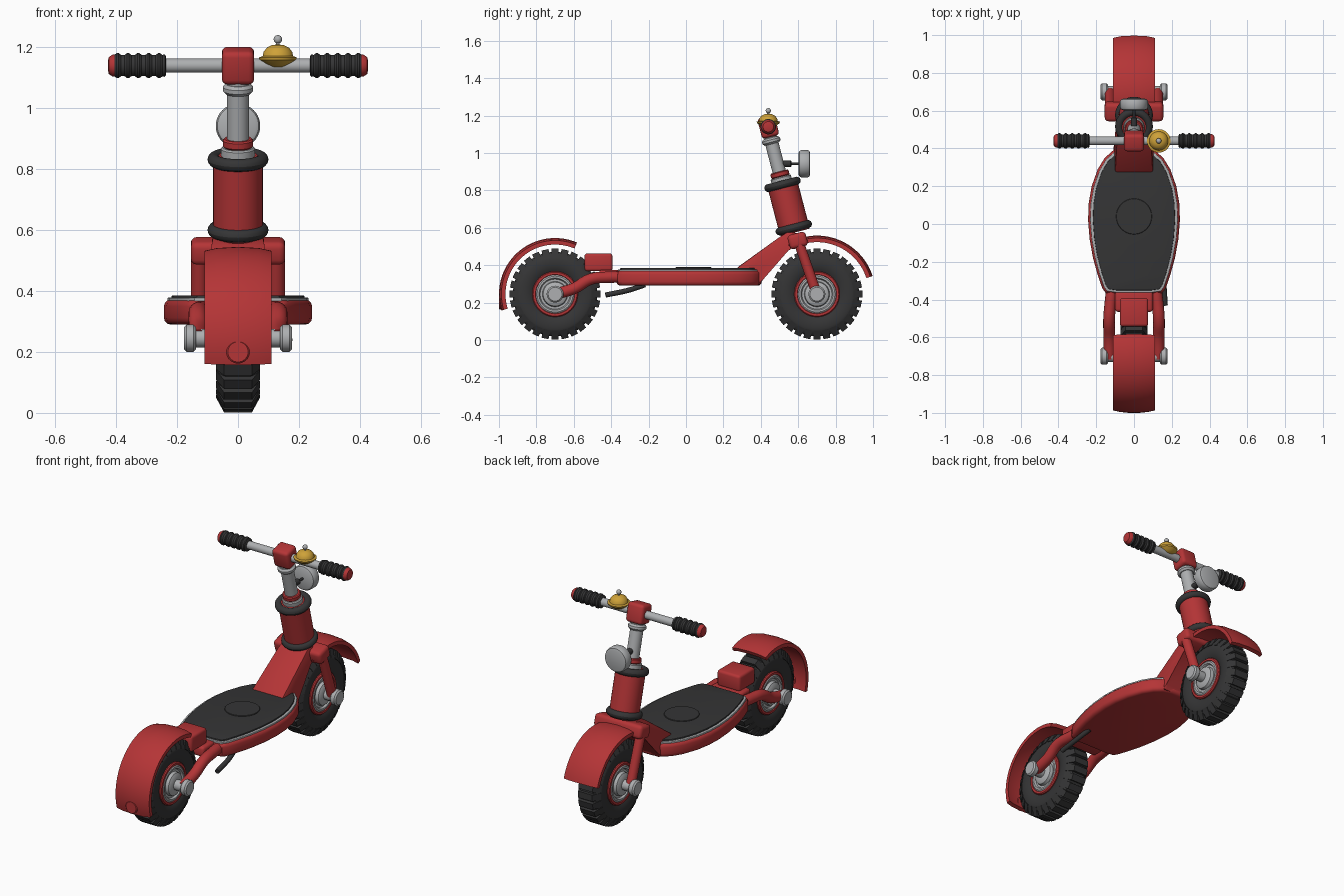
import bpy, bmesh, math
from mathutils import Vector, Matrix

cube = bpy.data.objects.get("Cube")
if cube:
    bpy.data.objects.remove(cube, do_unlink=True)


def material(name, r, g, b):
    m = bpy.data.materials.new(name)
    m.use_nodes = True
    m.diffuse_color = (r, g, b, 1)
    bsdf = m.node_tree.nodes["Principled BSDF"]
    bsdf.inputs["Base Color"].default_value = (r, g, b, 1)
    bsdf.inputs["Roughness"].default_value = 0.5
    return m


RED = material("red paint", 0.46, 0.035, 0.037)
BLACK = material("black rubber", 0.035, 0.035, 0.036)
GREY = material("grey metal", 0.42, 0.43, 0.44)
GOLD = material("brass", 0.62, 0.36, 0.04)


def finish(bm, name, mat, angle=35):
    bmesh.ops.recalc_face_normals(bm, faces=bm.faces)
    mesh = bpy.data.meshes.new(name)
    bm.to_mesh(mesh)
    bm.free()
    ob = bpy.data.objects.new(name, mesh)
    bpy.context.collection.objects.link(ob)
    mesh.materials.append(mat)
    bpy.ops.object.select_all(action="DESELECT")
    ob.select_set(True)
    bpy.context.view_layer.objects.active = ob
    bpy.ops.object.shade_smooth_by_angle(angle=math.radians(angle))
    return ob


def lathe(name, mat, origin, axis, profile, n=40):
    """Turn (radius, height) pairs around an axis; both ends are capped."""
    bm = bmesh.new()
    place = Matrix.Translation(origin) @ Vector(axis).to_track_quat("Z", "Y").to_matrix().to_4x4()
    turns = [math.tau * i / n for i in range(n)]
    rings = [[bm.verts.new(place @ Vector((r * math.cos(a), r * math.sin(a), h))) for a in turns]
             for r, h in profile]
    for a, b in zip(rings, rings[1:]):
        for i in range(n):
            j = (i + 1) % n
            bm.faces.new((a[i], a[j], b[j], b[i]))
    bm.faces.new(rings[0])
    bm.faces.new(rings[-1])
    return finish(bm, name, mat)


def rod(name, mat, p, q, r, soft=0.005, n=32):
    p, q = Vector(p), Vector(q)
    d = (q - p).length
    return lathe(name, mat, p, q - p, [(r - soft, 0), (r, soft), (r, d - soft), (r - soft, d)], n)


def ball(name, mat, loc, r):
    bm = bmesh.new()
    bmesh.ops.create_uvsphere(bm, u_segments=20, v_segments=12, radius=r,
                              matrix=Matrix.Translation(loc))
    return finish(bm, name, mat)


def box(name, mat, loc, size, bevel=0.015, tilt=0):
    bm = bmesh.new()
    bmesh.ops.create_cube(bm, size=1, matrix=Matrix.Translation(loc)
                          @ Matrix.Rotation(tilt, 4, "X") @ Matrix.Diagonal((*size, 1)))
    bmesh.ops.bevel(bm, geom=bm.edges[:], offset=bevel, segments=3, profile=0.5, affect="EDGES")
    return finish(bm, name, mat)


def torus(name, mat, loc, axis, major, minor):
    ring = [(major + minor * math.cos(a), minor * math.sin(a))
            for a in [math.tau * i / 14 for i in range(15)]]
    return lathe(name, mat, loc, axis, ring)


def tube(name, mat, points, r):
    curve = bpy.data.curves.new(name, "CURVE")
    curve.dimensions = "3D"
    curve.bevel_depth, curve.bevel_resolution, curve.use_fill_caps = r, 5, True
    s = curve.splines.new("BEZIER")
    s.bezier_points.add(len(points) - 1)
    for bp, p in zip(s.bezier_points, points):
        bp.co = p
        bp.handle_left_type = bp.handle_right_type = "AUTO"
    curve.materials.append(mat)
    ob = bpy.data.objects.new(name, curve)
    bpy.context.collection.objects.link(ob)


# Wheels: tyre, tread blocks, rim, hub and axle
def wheel(end, y):
    c, X = Vector((0, y, 0.245)), (1, 0, 0)
    half = [(0.11, 0.05), (0.125, 0.062), (0.155, 0.071), (0.185, 0.071), (0.21, 0.063), (0.226, 0.042)]
    lathe(end + "_tyre", BLACK, c, X, [(r, -x) for r, x in half] + [(r, x) for r, x in half[::-1]], 56)
    bm = bmesh.new()
    for i in range(28):
        spin = Matrix.Translation(c) @ Matrix.Rotation(math.tau * i / 28, 4, "X")
        made = bmesh.ops.create_cube(bm, size=1)["verts"]
        for v in made:
            outer = v.co.z > 0
            v.co = spin @ Vector((v.co.x * (0.092 if outer else 0.144), v.co.y * 0.038,
                                  0.243 if outer else 0.195))
    finish(bm, end + "_tread", BLACK)
    for sx, side in ((1, "left"), (-1, "right")):
        X = (sx, 0, 0)
        lathe(end + "_rim_" + side, RED, c, X,
              [(0.122, 0), (0.122, 0.066), (0.117, 0.072), (0.105, 0.072), (0.1, 0.06)])
        lathe(end + "_hub_" + side, GREY, c, X,
              [(0.103, 0), (0.103, 0.068), (0.096, 0.073), (0.086, 0.073), (0.08, 0.062),
               (0.068, 0.062), (0.064, 0.08), (0.05, 0.088), (0.03, 0.09), (0.03, 0.145)])
        rod(end + "_axle_cap_" + side, GREY, c + Vector((sx * 0.138, 0, 0)),
            c + Vector((sx * 0.177, 0, 0)), 0.045, 0.008)


wheel("front", 0.7)
wheel("rear", -0.7)


# Fenders: a shallow crowned section swept along an arc
def fender(name, y, radius, start, stop, steps=32):
    bm = bmesh.new()
    outer = [(-0.11, -0.013), (-0.07, -0.004), (0, 0), (0.07, -0.004), (0.11, -0.013)]
    section = outer + [(x, d - 0.022) for x, d in outer[::-1]]
    rows = []
    for i in range(steps + 1):
        a = math.radians(start + (stop - start) * i / steps)
        rows.append([bm.verts.new((x, y + (radius + d) * math.cos(a), 0.245 + (radius + d) * math.sin(a)))
                     for x, d in section])
    n = len(section)
    for a, b in zip(rows, rows[1:]):
        for i in range(n):
            bm.faces.new((a[i], a[(i + 1) % n], b[(i + 1) % n], b[i]))
    bm.faces.new(rows[0])
    bm.faces.new(rows[-1])
    finish(bm, name, RED)


fender("rear_fender", -0.7, 0.3, 67, 197)
fender("front_fender", 0.7, 0.313, 18, 120)
rod("rear_reflector", RED, (0, -0.97, 0.2), (0, -1.0, 0.2), 0.038)


# Deck: stacked outlines for the body, trim and foot pad
OUTLINE = [(0.1, -0.372), (0.15, -0.365), (0.168, -0.34), (0.192, -0.27), (0.217, -0.18),
           (0.235, -0.08), (0.243, 0.02), (0.24, 0.11), (0.224, 0.2), (0.192, 0.29),
           (0.155, 0.35), (0.11, 0.39), (0.055, 0.405)]


def slab(name, mat, sx, sy, z0, z1, bevel):
    bm = bmesh.new()
    loop = OUTLINE + [(-x, y) for x, y in OUTLINE[::-1]]
    base = bm.faces.new([bm.verts.new((x * sx, y * sy, z0)) for x, y in loop])
    up = bmesh.ops.extrude_face_region(bm, geom=[base])["geom"]
    bmesh.ops.translate(bm, vec=(0, 0, z1 - z0), verts=[v for v in up if isinstance(v, bmesh.types.BMVert)])
    rim = [e for e in bm.edges if abs(e.verts[0].co.z - e.verts[1].co.z) < 1e-5]
    bmesh.ops.bevel(bm, geom=rim, offset=bevel, segments=3, profile=0.5, affect="EDGES")
    finish(bm, name, mat)


slab("deck", RED, 1, 1, 0.29, 0.372, 0.022)
slab("deck_trim", GREY, 0.955, 0.975, 0.36, 0.378, 0.003)
slab("foot_pad", BLACK, 0.895, 0.945, 0.365, 0.386, 0.003)
rod("pad_disc", BLACK, (0, 0.04, 0.38), (0, 0.04, 0.39), 0.095, 0.002)

# Neck: side profile, narrowing as it rises
bm = bmesh.new()
side = [(0.27, 0.375), (0.3, 0.32), (0.395, 0.295), (0.41, 0.32), (0.54, 0.485),
        (0.64, 0.53), (0.63, 0.565), (0.545, 0.58), (0.5, 0.55), (0.28, 0.392)]
walls = [[bm.verts.new((s * (0.11 - 0.09 * (z - 0.29)), y, z)) for y, z in side] for s in (1, -1)]
caps = [bm.faces.new(w) for w in walls]
for i in range(len(side)):
    j = (i + 1) % len(side)
    bm.faces.new((walls[0][i], walls[0][j], walls[1][j], walls[1][i]))
bmesh.ops.bevel(bm, geom=list({e for f in caps for e in f.edges}), offset=0.01, segments=2,
                profile=0.5, affect="EDGES")
finish(bm, "neck", RED)

# Fork, rear arms and rear block
box("fork_crown", RED, (0, 0.597, 0.532), (0.31, 0.1, 0.078), 0.02, 0.26)
for sx, s in ((1, "left"), (-1, "right")):
    rod("fork_leg_" + s, RED, (sx * 0.127, 0.6, 0.53), (sx * 0.127, 0.703, 0.235), 0.027)
    tube("rear_arm_" + s, RED, [(sx * 0.11, -0.3, 0.335), (sx * 0.125, -0.42, 0.335),
                                (sx * 0.132, -0.51, 0.325), (sx * 0.13, -0.6, 0.275),
                                (sx * 0.13, -0.71, 0.243)], 0.031)
box("rear_block", RED, (0, -0.468, 0.415), (0.15, 0.15, 0.095))
box("rear_bridge", RED, (0, -0.41, 0.345), (0.2, 0.11, 0.06))
tube("kickstand", BLACK, [(0.14, -0.22, 0.295), (0.155, -0.3, 0.268), (0.165, -0.43, 0.24)], 0.014)


# Steering column along the raked axis
def on_axis(z):
    return Vector((0, 0.575 - 0.26 * (z - 0.605), z))


RAKE = on_axis(1) - on_axis(0)
rod("head_tube", RED, on_axis(0.575), on_axis(0.845), 0.082)
for z, s in ((0.6, "lower"), (0.832, "upper")):
    torus(s + "_bumper_ring", BLACK, on_axis(z), RAKE, 0.079, 0.021)
rod("headset_cup", GREY, on_axis(0.84), on_axis(0.872), 0.056)
rod("headset_collar", RED, on_axis(0.872), on_axis(0.9), 0.05)
rod("stem", GREY, on_axis(0.85), on_axis(1.12), 0.036)
rod("stem_collar", GREY, on_axis(1.048), on_axis(1.08), 0.05, 0.01)

# Handlebar, clamp and ribbed grips
BAR_Y, BAR_Z = 0.44, 1.14
box("bar_clamp", RED, (0, BAR_Y, BAR_Z), (0.106, 0.095, 0.112), 0.018, 0.25)
rod("handlebar", GREY, (-0.3, BAR_Y, BAR_Z), (0.3, BAR_Y, BAR_Z), 0.023)
for sx, s in ((1, "left"), (-1, "right")):
    ribs = [(0.03, 0), (0.037, 0.004)]
    for i in range(5):
        h = 0.012 + i * 0.034
        ribs += [(0.035, h), (0.041, h + 0.008), (0.041, h + 0.014), (0.035, h + 0.022)]
    lathe("grip_" + s, BLACK, (sx * 0.236, BAR_Y, BAR_Z), (sx, 0, 0), ribs + [(0.035, 0.172)], 28)
    lathe("grip_cap_" + s, RED, (sx * 0.404, BAR_Y, BAR_Z), (sx, 0, 0),
          [(0.036, 0), (0.036, 0.008), (0.028, 0.02), (0.015, 0.023)], 28)

# Bell
lathe("bell", GOLD, (0.131, BAR_Y, 1.135), (0, 0, 1),
      [(0.025, 0), (0.045, 0.012), (0.06, 0.024), (0.062, 0.032), (0.05, 0.036), (0.047, 0.05),
       (0.036, 0.064), (0.02, 0.072), (0.004, 0.074)])
rod("bell_pin", GREY, (0.131, BAR_Y, 1.2), (0.131, BAR_Y, 1.225), 0.006, 0.001, 12)
ball("bell_knob", GREY, (0.131, BAR_Y, 1.226), 0.014)

# Headlamp
rod("lamp_bracket", BLACK, (0, 0.49, 0.942), (0, 0.565, 0.942), 0.017)
rod("lamp_rod", BLACK, (0, 0.55, 0.942), (0, 0.61, 0.942), 0.007, 0.001, 12)
lathe("headlamp", GREY, (0, 0.602, 0.942), (0, 1, 0),
      [(0.058, 0), (0.068, 0.005), (0.073, 0.015), (0.073, 0.048), (0.068, 0.058), (0.056, 0.062)])
